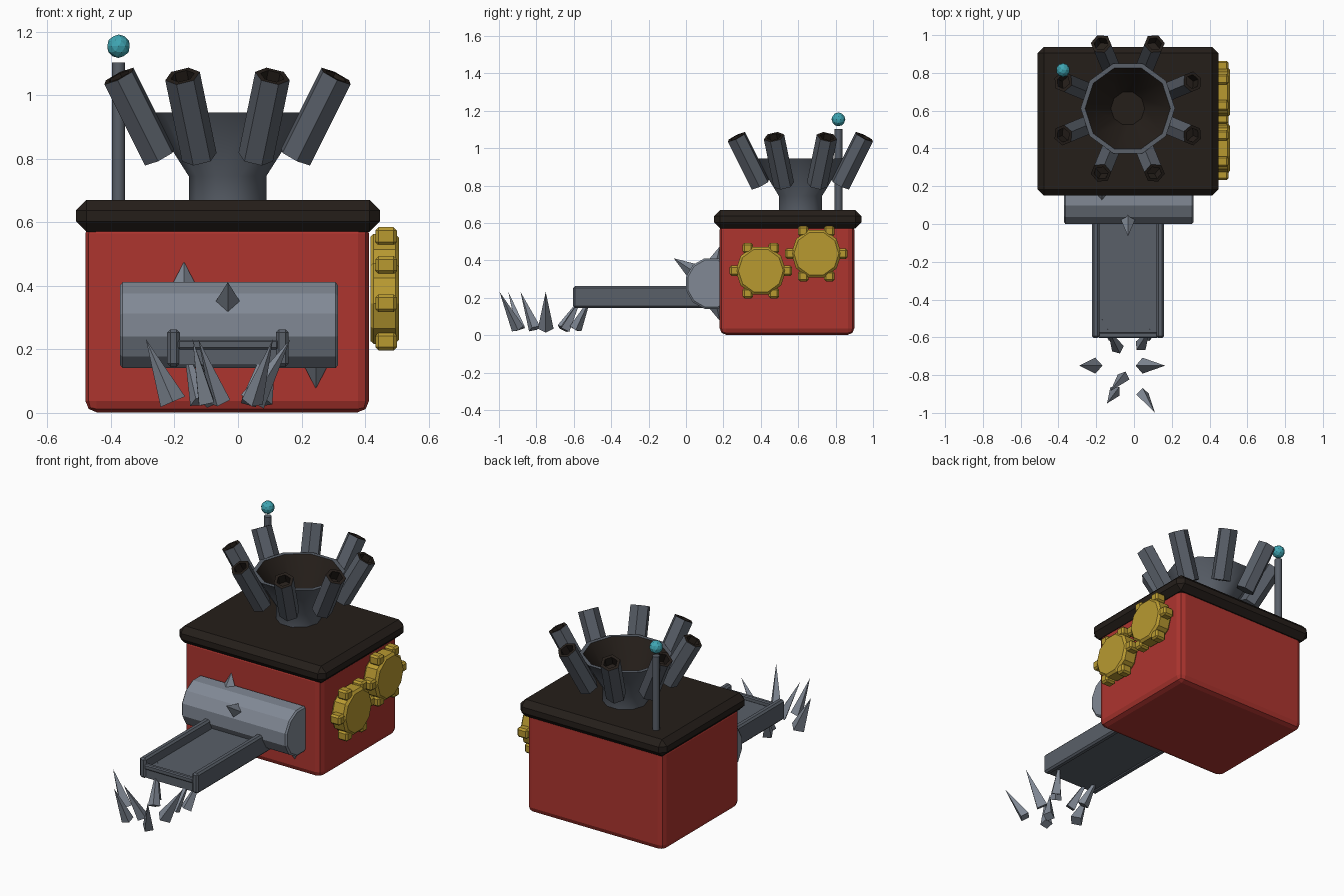
import bpy, bmesh
from math import sin, cos, pi, radians
from mathutils import Vector, Matrix

if "Cube" in bpy.data.objects:
    bpy.data.objects.remove(bpy.data.objects["Cube"])

CX, CY = -0.033, 0.612


def material(name, rgb):
    m = bpy.data.materials.new(name)
    m.diffuse_color = (*rgb, 1)
    m.use_nodes = True
    m.node_tree.nodes["Principled BSDF"].inputs["Base Color"].default_value = m.diffuse_color
    return m


RED = material("red_paint", (0.42, 0.035, 0.028))
BROWN = material("dark_brown", (0.018, 0.013, 0.010))
STEEL = material("dark_steel", (0.10, 0.115, 0.14))
LIGHT = material("light_steel", (0.22, 0.25, 0.30))
GOLD = material("brass", (0.48, 0.32, 0.03))
TEAL = material("teal_glass", (0.05, 0.38, 0.45))


def finish(name, bm, mats, matrix=None, bevel=0, segs=1):
    bmesh.ops.recalc_face_normals(bm, faces=bm.faces)
    if matrix:
        bm.transform(matrix)
    me = bpy.data.meshes.new(name)
    bm.to_mesh(me)
    bm.free()
    ob = bpy.data.objects.new(name, me)
    bpy.context.collection.objects.link(ob)
    for m in mats:
        me.materials.append(m)
    if bevel:
        mod = ob.modifiers.new("bevel", "BEVEL")
        mod.width, mod.segments = bevel, segs
    return ob


def box(name, x, y, z, mat, bevel=0, segs=1):
    bm = bmesh.new()
    bmesh.ops.create_cube(bm, size=1)
    lo, hi = Vector((x[0], y[0], z[0])), Vector((x[1], y[1], z[1]))
    m = Matrix.Translation((lo + hi) / 2) @ Matrix.Diagonal((*(hi - lo), 1))
    return finish(name, bm, [mat], m, bevel, segs)


def lathe(name, profile, n, mats, base, direction=(0, 0, 1), phase=0, dark_from=99):
    """Spin (radius, height) points; segments from dark_from on use the second material."""
    bm = bmesh.new()
    rings = []
    for r, h in profile:
        if r == 0:
            rings.append([bm.verts.new((0, 0, h))] * n)
        else:
            rings.append([bm.verts.new((r * cos(phase + 2 * pi * i / n),
                                        r * sin(phase + 2 * pi * i / n), h)) for i in range(n)])
    for k, (a, b) in enumerate(zip(rings, rings[1:])):
        for i in range(n):
            j = (i + 1) % n
            f = bm.faces.new(list(dict.fromkeys((a[i], a[j], b[j], b[i]))))
            f.material_index = int(k >= dark_from)
    rot = Vector((0, 0, 1)).rotation_difference(Vector(direction).normalized())
    return finish(name, bm, mats, Matrix.Translation(base) @ rot.to_matrix().to_4x4())


def smooth(ob, angle):
    bpy.ops.object.select_all(action="DESELECT")
    ob.select_set(True)
    bpy.context.view_layer.objects.active = ob
    bpy.ops.object.shade_smooth_by_angle(angle=radians(angle))


def spike(name, base, tip, r, phase=0):
    d = Vector(tip) - Vector(base)
    lathe(name, [(0, 0), (r, 0), (0, d.length)], 4, [LIGHT], base, d, phase)


# Body and lid
box("body", (-0.48, 0.412), (0.18, 0.9), (0.002, 0.6), RED, 0.035, 2)
box("lid", (-0.51, 0.447), (0.15, 0.938), (0.57, 0.67), BROWN, 0.033)

# Hopper funnel with dark inside
funnel = lathe("funnel", [(0, 0.65), (0.122, 0.65), (0.122, 0.745), (0.25, 0.946), (0.226, 0.946),
                          (0.09, 0.75), (0, 0.75)], 10, [STEEL, BROWN], (CX, CY, 0), dark_from=4)
smooth(funnel, 40)

# Ring of leaning exhaust pipes
for k in range(8):
    a = radians(22.5 + 45 * k)
    out = Vector((cos(a), sin(a), 0))
    low = Vector((CX, CY, 0.805)) + out * 0.232
    high = Vector((CX, CY, 1.06)) + out * 0.37
    L = (high - low).length
    lathe(f"exhaust_pipe_{k + 1}", [(0, 0), (0.056, 0), (0.056, L), (0.038, L), (0.038, L - 0.06), (0, L - 0.06)],
          6, [STEEL, BROWN], low, high - low, phase=a, dark_from=2)

# Antenna
rod = lathe("antenna_rod", [(0, 0.65), (0.021, 0.65), (0.021, 1.103), (0, 1.103)], 8, [STEEL], (-0.376, 0.815, 0))
smooth(rod, 50)
bm = bmesh.new()
bmesh.ops.create_icosphere(bm, subdivisions=2, radius=0.037)
finish("antenna_ball", bm, [TEAL], Matrix.Translation((-0.376, 0.815, 1.154)))

# Roller drum with spikes
lathe("roller_drum", [(0, 0), (0.13, 0), (0.14, 0.008), (0.14, 0.678), (0.13, 0.686), (0, 0.686)],
      12, [LIGHT], (-0.371, 0.135, 0.276), (1, 0, 0), phase=pi / 12)
for k, (x, deg, reach) in enumerate([(-0.17, 77, 0.205), (-0.032, 146, 0.242), (0.245, -77, 0.205)]):
    d = Vector((0, cos(radians(deg)), sin(radians(deg))))
    c = Vector((x, 0.135, 0.276))
    spike(f"roller_spike_{k + 1}", c + d * 0.12, c + d * reach, 0.043)

# Output chute
box("chute_floor", (-0.2, 0.137), (-0.595, 0.12), (0.15, 0.205), STEEL)
box("chute_lip", (-0.19, 0.127), (-0.603, -0.575), (0.2, 0.23), STEEL, 0.006)
for side in (-1, 1):
    x = -0.032 + side * 0.171
    box("chute_rail_left" if side < 0 else "chute_rail_right",
        (x - 0.02, x + 0.02), (-0.603, 0.12), (0.145, 0.263), STEEL, 0.01)

# Side gears with block teeth
for g, (y, z) in enumerate([(0.4, 0.345), (0.697, 0.436)]):
    lathe(f"gear_{g + 1}", [(0, 0), (0.125, 0), (0.134, 0.01), (0.134, 0.078), (0.12, 0.09), (0, 0.09)],
          10, [GOLD], (0.417, y, z), (1, 0, 0), phase=pi / 10)
    for k in range(6):
        ty, tz = y + 0.139 * cos(k * pi / 3), z + 0.139 * sin(k * pi / 3)
        box(f"gear_{g + 1}_tooth_{k + 1}", (0.432, 0.5), (ty - 0.028, ty + 0.028),
            (tz - 0.028, tz + 0.028), GOLD, 0.01)

# Scattered metal shards: base x, y and tip x, y
shards = [(-0.205, -0.75, -0.29, -0.75), (0.045, -0.75, 0.165, -0.75),
          (-0.1, -0.885, -0.143, -0.95), (-0.055, -0.81, -0.125, -0.885),
          (0.045, -0.9, 0.11, -0.997), (-0.085, -0.66, -0.14, -0.555),
          (0.035, -0.645, 0.085, -0.555), (-0.12, -0.59, -0.17, -0.505), (0.075, -0.59, 0.12, -0.505)]
for k, (bx, by, tx, ty) in enumerate(shards):
    spike(f"shard_{k + 1}", (bx, by, 0.035), (tx, ty, 0.232 if k < 5 else 0.21),
          0.042 if k < 2 else 0.034, phase=0 if k < 2 else 0.4 * k)
